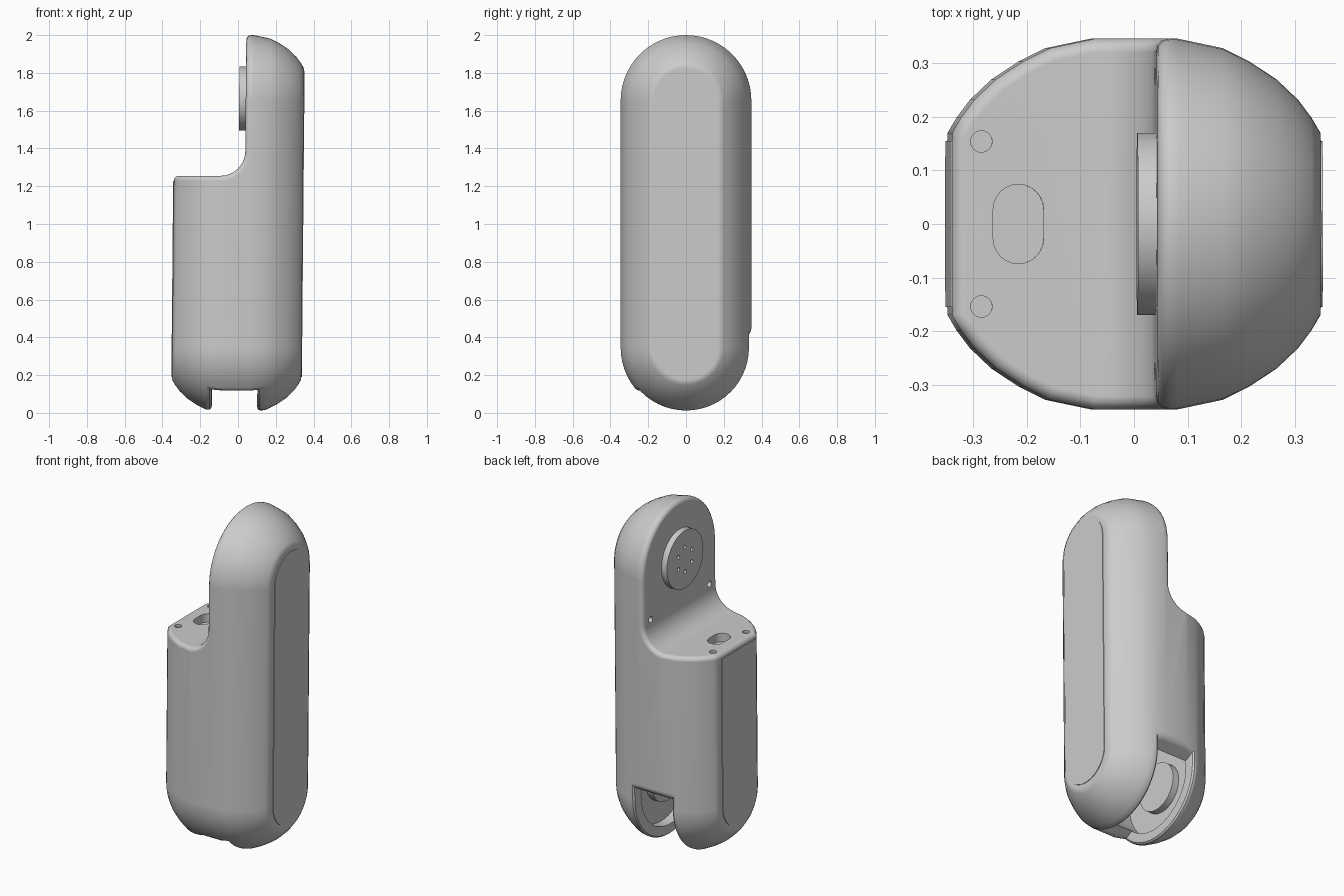
import bpy, bmesh, math
from mathutils import Vector, Matrix

cube = bpy.data.objects.get("Cube")
if cube:
    bpy.data.objects.remove(cube, do_unlink=True)

grey = bpy.data.materials.new("matte grey")
grey.use_nodes = True
grey.diffuse_color = (0.6, 0.6, 0.6, 1)
grey.node_tree.nodes["Principled BSDF"].inputs["Base Color"].default_value = (0.6, 0.6, 0.6, 1)

R = 0.346            # end radius of the capsule outline
LOW, HIGH = R, 2 - R  # centres of its round ends


def stadium(r, half, segs=28):
    """Closed outline as (across, along) pairs, long direction second."""
    pts = []
    for side in (1, -1):
        for i in range(segs + 1):
            a = math.pi * i / segs
            pts.append((side * r * math.cos(a), side * (half + r * math.sin(a))))
    return pts


def loft(name, rings):
    """Skin a list of equal-length closed rings and cap both ends."""
    bm = bmesh.new()
    rows = [[bm.verts.new(p) for p in ring] for ring in rings]
    n = len(rows[0])
    for a, b in zip(rows, rows[1:]):
        for i in range(n):
            j = (i + 1) % n
            bm.faces.new((a[i], a[j], b[j], b[i]))
    bm.faces.new(rows[0])
    bm.faces.new(rows[-1])
    bmesh.ops.recalc_face_normals(bm, faces=bm.faces)
    me = bpy.data.meshes.new(name)
    bm.to_mesh(me)
    bm.free()
    me.materials.append(grey)
    ob = bpy.data.objects.new(name, me)
    bpy.context.collection.objects.link(ob)
    return ob


def prism(name, pts, axis, lo, hi):
    """Extrude a 2D outline along one axis."""
    def place(p, d):
        q = list(p)
        q.insert("xyz".index(axis), d)
        return q
    return loft(name, [[place(p, d) for p in pts] for d in (lo, hi)])


def disc(name, u, v, r, axis, lo, hi, segs=32):
    ang = [2 * math.pi * i / segs for i in range(segs)]
    return prism(name, [(u + r * math.cos(a), v + r * math.sin(a)) for a in ang], axis, lo, hi)


def cut(ob, cutter):
    cutter.hide_render = True
    mod = ob.modifiers.new("cut", "BOOLEAN")
    mod.operation = "DIFFERENCE"
    mod.solver = "EXACT"
    mod.object = cutter
    bpy.context.view_layer.objects.active = ob
    bpy.ops.object.modifier_apply(modifier=mod.name)
    bpy.data.objects.remove(cutter, do_unlink=True)


# Capsule body: stadium rings that swell towards the middle
swell = [(0.342, 0.17), (0.325, 0.199), (0.30, 0.232), (0.26, 0.270),
         (0.21, 0.303), (0.16, 0.328), (0.075, R)]
stations = [(-x, r) for x, r in swell] + [(x, r) for x, r in reversed(swell)]
body = loft("body", [[(x, y, 1 + z) for y, z in stadium(r, HIGH - 1)] for x, r in stations])

# Step at the top with a filleted inner corner
FLOOR, WALL, F = 1.255, 0.035, 0.13
fillet = [(WALL - F + F * math.sin(a), FLOOR + F - F * math.cos(a))
          for a in (math.pi / 2 * i / 10 for i in range(11))]
step = [(-1, FLOOR)] + fillet + [(WALL, 2.5), (-1, 2.5)]
cut(body, prism("step_cutter", step, "y", -1, 1))

# Slanted fork slot and the round joint pocket inside it
slot = [(y, 0.241 + 0.52 * y) for y in (-0.7, 0.7)] + [(0.7, -0.5), (-0.7, -0.5)]
cut(body, prism("slot_cutter", slot, "x", -0.13, 0.11))
cut(body, disc("pocket_cutter", 0, LOW, 0.27, "x", -0.19, 0.17, 56))

# Round over the rims of the step and of the slot
bm = bmesh.new()
bm.from_mesh(body.data)
bmesh.ops.remove_doubles(bm, verts=bm.verts, dist=1e-5)


def on_step(p):
    return p.z > FLOOR - 0.01 and p.x < WALL + 0.005


def on_slot(p):
    return p.z < 0.5 and -0.135 < p.x < 0.115 and math.hypot(p.y, min(0, p.z - LOW)) > 0.3


rims = [e for e in bm.edges if len(e.link_faces) == 2 and e.calc_face_angle(0) > 0.6
        and any(all(test(v.co) for v in e.verts) for test in (on_step, on_slot))]
bmesh.ops.bevel(bm, geom=rims, offset=0.025, segments=3, profile=0.5,
                affect="EDGES", clamp_overlap=False)
bm.to_mesh(body.data)
bm.free()

# Latch recess and pin holes in the step
latch = [(-0.218 + u, v) for u, v in stadium(0.047, 0.027, 12)]
cut(body, prism("latch_cutter", latch, "z", FLOOR - 0.05, FLOOR + 0.1))
for s in (1, -1):
    cut(body, disc("floor_hole_cutter", -0.287, s * 0.154, 0.02, "z", FLOOR - 0.015, FLOOR + 0.1, 20))
    cut(body, disc("wall_hole_cutter", s * 0.275, 1.405, 0.018, "x", -0.1, WALL + 0.025, 20))

# Round mounting plate with a ring of six screw holes
plate = disc("mounting_plate", 0, 1.665, 0.17, "x", 0.0, WALL + 0.02, 64)
for i in range(6):
    a = math.pi / 2 + i * math.pi / 3
    cut(plate, disc("screw_cutter", 0.072 * math.cos(a), 1.665 + 0.072 * math.sin(a),
                    0.011, "x", -0.1, 0.025, 14))
parts = [body, plate]

# Joint hubs on both walls of the pocket
for name, lo, hi in (("right_hub", -0.2, -0.15), ("left_hub", 0.13, 0.18)):
    parts.append(disc(name, 0, LOW, 0.14, "x", lo, hi, 40))

# Thin side panels; the one below the step is trimmed under its rim
outline = [(y, 1 + z) for y, z in stadium(0.155, HIGH - 1)]
parts.append(prism("left_panel", outline, "x", 0.338, 0.3455))
short = prism("right_panel", outline, "x", -0.3455, -0.338)
cut(short, prism("trim_cutter", [(-1, FLOOR - 0.028), (1, FLOOR - 0.028), (1, 3), (-1, 3)],
                 "x", -1, 1))
parts.append(short)

# Slight lean of the whole housing, then smooth shading with sharp edges
lean = Matrix.Identity(4)
lean[0][2], lean[0][3] = 0.009, -0.009
for ob in parts:
    ob.data.transform(lean)
    bpy.ops.object.select_all(action="DESELECT")
    ob.select_set(True)
    bpy.context.view_layer.objects.active = ob
    bpy.ops.object.shade_smooth_by_angle(angle=math.radians(32))
    ob.modifiers.new("even_normals", "WEIGHTED_NORMAL").keep_sharp = True
